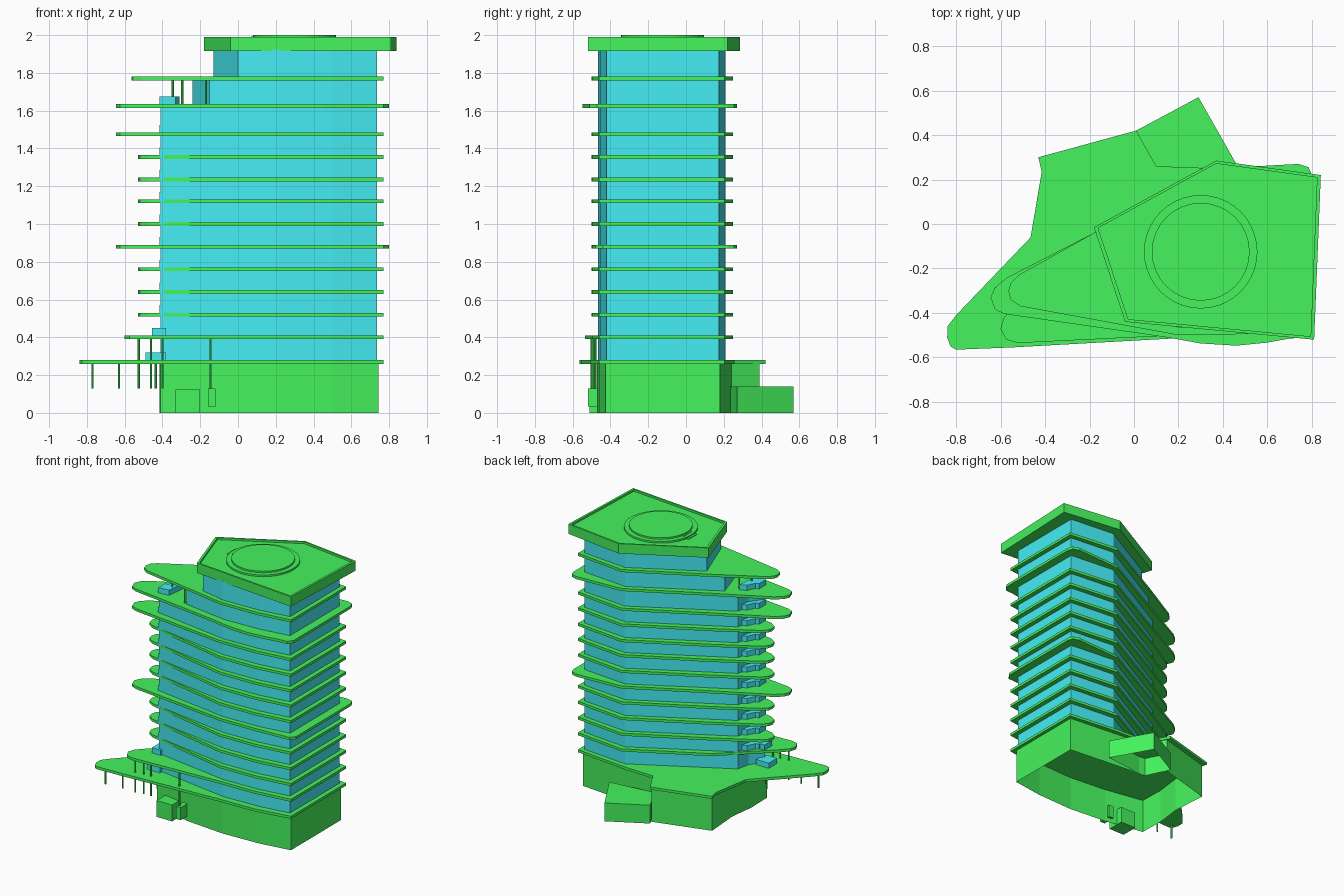
import bpy, bmesh, math
from mathutils import Vector


def material(name, rgb):
    m = bpy.data.materials.new(name)
    m.diffuse_color = (*rgb, 1)
    return m


GREEN = material("green", (0.06, 0.90, 0.11))
BLUE = material("blue", (0.06, 0.85, 0.91))


def prism(name, pts, z0, z1, mat, bottom=True):
    """Extrude a plan outline from z0 to z1."""
    bm = bmesh.new()
    lo = [bm.verts.new((x, y, z0)) for x, y in pts]
    hi = [bm.verts.new((x, y, z1)) for x, y in pts]
    n = len(pts)
    for i in range(n):
        j = (i + 1) % n
        bm.faces.new((lo[i], lo[j], hi[j], hi[i]))
    bm.faces.new(hi)
    if bottom:
        bm.faces.new(lo[::-1])
    bmesh.ops.recalc_face_normals(bm, faces=bm.faces)
    if sum((f.normal.z for f in bm.faces if len(f.verts) == n and f.calc_center_median().z > z1 - 1e-4)) < 0:
        bmesh.ops.reverse_faces(bm, faces=bm.faces)
    me = bpy.data.meshes.new(name)
    bm.to_mesh(me)
    bm.free()
    me.materials.append(mat)
    ob = bpy.data.objects.new(name, me)
    bpy.context.collection.objects.link(ob)
    return ob


def box(name, x0, x1, y0, y1, z0, z1, mat):
    return prism(name, [(x0, y0), (x1, y0), (x1, y1), (x0, y1)], z0, z1, mat)


def circle(cx, cy, r, n):
    return [(cx + r * math.cos(2 * math.pi * i / n), cy + r * math.sin(2 * math.pi * i / n)) for i in range(n)]


def column(name, x, y, z0, z1):
    prism(name, circle(x, y, 0.006, 8), z0, z1, GREEN)


# Tower walls: shared right/back outline, different left ends per level
FRONT_RIGHT = [(0.2, -0.465), (0.5, -0.455), (0.735, -0.42), (0.735, 0.175), (0.37, 0.21)]
prism("tower_walls", [(-0.41, -0.37)] + FRONT_RIGHT + [(-0.32, -0.17), (-0.34, -0.27)], 0.27, 1.625, BLUE)
prism("setback_floor_walls", [(-0.15, -0.41)] + FRONT_RIGHT + [(-0.24, -0.125)], 1.625, 1.77, BLUE)
prism("top_floor_walls", [(0.0, -0.42)] + FRONT_RIGHT + [(-0.13, -0.065)], 1.77, 1.925, BLUE)

# Floor slabs with a rounded prow on the left
TIP = [(-0.52, -0.23), (-0.555, -0.265), (-0.565, -0.30), (-0.555, -0.34), (-0.51, -0.37)]
WIDE_TIP = [(-0.57, -0.24), (-0.625, -0.285), (-0.645, -0.33), (-0.625, -0.385), (-0.58, -0.405)]
LOW_TIP = [(-0.54, -0.37), (-0.585, -0.42), (-0.60, -0.47), (-0.575, -0.52), (-0.52, -0.535)]
SHORT_TIP = [(x + 0.035, y + 0.015) for x, y in TIP]
RIGHT = [(0.2, -0.50), (0.5, -0.495), (0.77, -0.46), (0.77, 0.205)]
WIDE_RIGHT = [(0.2, -0.50), (0.5, -0.495), (0.77, -0.48), (0.80, -0.44), (0.80, 0.22), (0.785, 0.255), (0.74, 0.27)]
BULGE_RIGHT = [(0.15, -0.51), (0.3, -0.537), (0.46, -0.547), (0.6, -0.533), (0.7, -0.515), (0.77, -0.51),
               (0.80, -0.47)] + WIDE_RIGHT[4:]
BACK = [(0.37, 0.25), (-0.18, -0.04)]

special = {0.40: (LOW_TIP, RIGHT), 0.88: (WIDE_TIP, WIDE_RIGHT), 1.475: (WIDE_TIP, RIGHT),
           1.625: (WIDE_TIP, BULGE_RIGHT), 1.77: (TIP, RIGHT)}
levels = [0.40, 0.52, 0.64, 0.76, 0.88, 1.0, 1.12, 1.235, 1.355, 1.475, 1.625, 1.77]
for i, z in enumerate(levels):
    tip, right = special.get(z, (SHORT_TIP, RIGHT))
    prism(f"floor_slab_{i + 1}", tip + right + BACK, z - 0.01, z + 0.01, GREEN)
    # low balcony walls at the recessed left corner
    if z < 1.7:
        prism(f"balcony_wall_{i + 1}", [(-0.31, -0.2), (-0.36, -0.22), (-0.39, -0.28), (-0.415, -0.29),
                                        (-0.415, -0.37), (-0.33, -0.36)], z, z + 0.05, BLUE)
box("low_balcony_wall", -0.49, -0.38, -0.40, -0.30, 0.27, 0.32, BLUE)
box("second_balcony_wall", -0.455, -0.38, -0.39, -0.30, 0.40, 0.45, BLUE)

# Ground-level canopy sweeping out to the left and back
prism("entrance_canopy", [(-0.8, -0.565), (-0.55, -0.555), (0.17, -0.515), (0.5, -0.505), (0.77, -0.46),
                          (0.77, 0.205), (0.37, 0.25), (0.1, 0.26), (0.01, 0.42), (-0.43, 0.30),
                          (-0.415, 0.235), (-0.465, -0.06), (-0.80, -0.41), (-0.838, -0.46),
                          (-0.84, -0.51), (-0.825, -0.55)], 0.26, 0.28, GREEN)

# Podium is open underneath, as is the low annex behind it
prism("podium_walls", [(-0.41, -0.39), (-0.1, -0.445), (0.2, -0.472), (0.5, -0.46), (0.745, -0.425),
                       (0.745, 0.18), (0.37, 0.215), (0.1, 0.24), (0.02, 0.39), (-0.41, 0.27),
                       (-0.39, 0.0), (-0.415, -0.2)], 0.0, 0.262, GREEN, bottom=False)
prism("rear_annex", [(0.01, 0.42), (0.29, 0.57), (0.46, 0.27), (0.1, 0.23)], 0.0, 0.14, GREEN, bottom=False)
box("entrance_box", -0.33, -0.2, -0.51, -0.38, 0.0, 0.125, GREEN)
box("entrance_side_box", -0.16, -0.12, -0.52, -0.42, 0.035, 0.13, GREEN)

# Slim columns under the canopy, the first slab and the top slab
for i, (x, y) in enumerate([(-0.77, -0.5), (-0.63, -0.49), (-0.525, -0.49), (-0.46, -0.48), (-0.435, -0.35),
                            (-0.4, -0.48)]):
    column(f"canopy_column_{i + 1}", x, y, 0.13, 0.27)
for i, (x, y) in enumerate([(-0.525, -0.49), (-0.46, -0.48), (-0.4, -0.48)]):
    column(f"first_floor_column_{i + 1}", x, y, 0.27, 0.40)
column("tall_front_column", -0.145, -0.5, 0.13, 0.40)
for i, (x, y) in enumerate([(-0.345, -0.30), (-0.295, -0.22), (-0.17, -0.40)]):
    column(f"terrace_column_{i + 1}", x, y, 1.625, 1.77)

# Roof block with a thin raised rim
ROOF = [(-0.18, -0.015), (-0.04, -0.44), (0.81, -0.52), (0.84, 0.22), (0.37, 0.285)]
prism("roof_block", ROOF, 1.915, 1.975, GREEN)
mid = Vector((0.36, -0.1))
for i in range(5):
    a, b = Vector(ROOF[i]), Vector(ROOF[(i + 1) % 5])
    prism(f"roof_rim_{i + 1}", [tuple(p) for p in (a, b, b.lerp(mid, 0.035), a.lerp(mid, 0.035))],
          1.97, 1.99, GREEN)

# Round landing deck, thin ring and access steps
prism("landing_ring", circle(0.3, -0.125, 0.255, 40), 1.97, 1.988, GREEN)
prism("landing_deck", circle(0.3, -0.125, 0.22, 32), 1.98, 2.0, GREEN)
for i in range(3):
    box(f"deck_step_{i + 1}", 0.03 + 0.02 * i, 0.05 + 0.02 * i, -0.175, -0.075, 1.97, 1.98 + 0.006 * i, GREEN)
